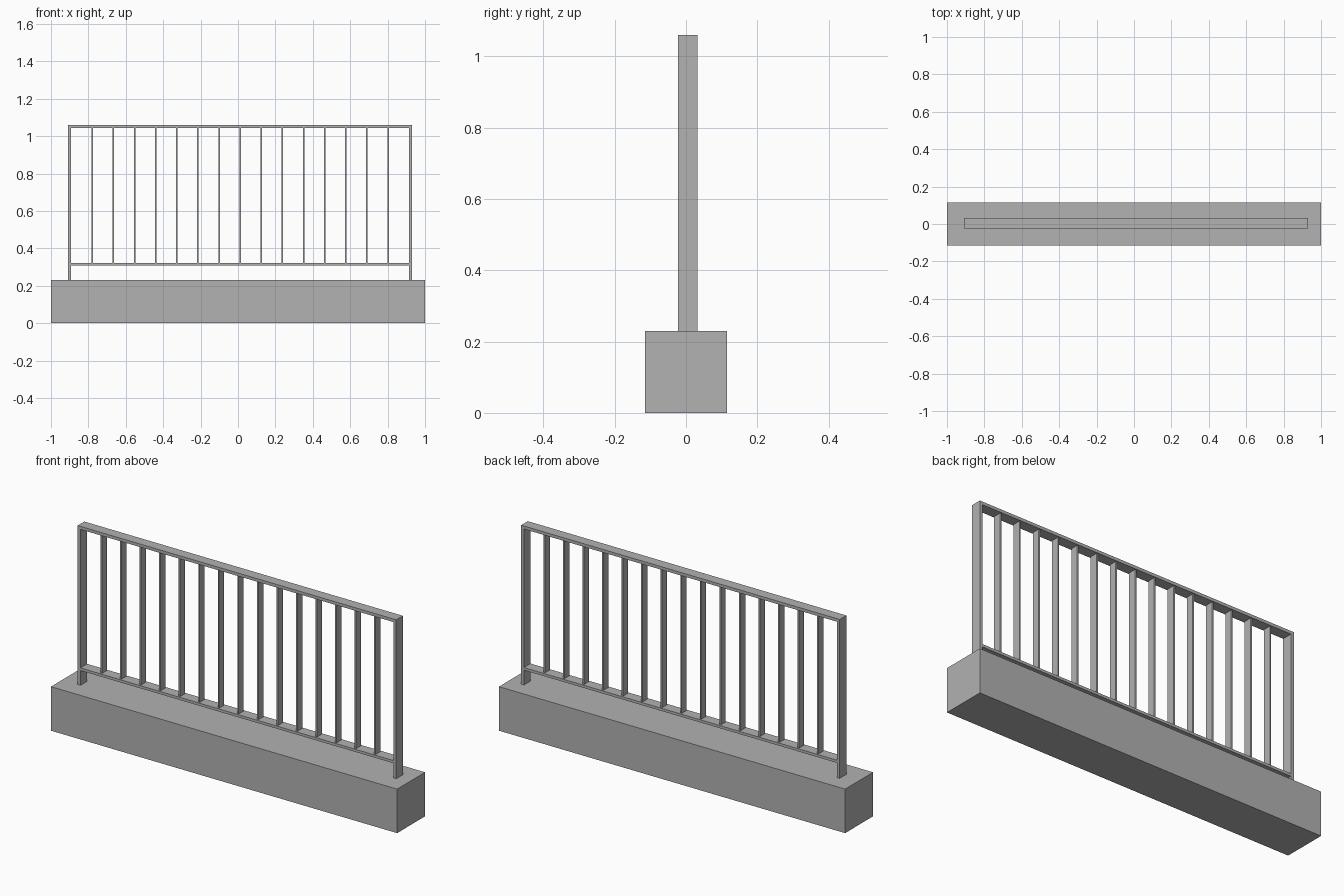
import bpy
import bmesh
from mathutils import Vector

cube = bpy.data.objects.get("Cube")
if cube:
    bpy.data.objects.remove(cube, do_unlink=True)

grey = bpy.data.materials.new("plain_grey")
grey.use_nodes = True
grey.diffuse_color = (0.445, 0.445, 0.445, 1)
grey.node_tree.nodes["Principled BSDF"].inputs["Base Color"].default_value = grey.diffuse_color


def box(name, x, y, z):
    """Add a box spanning the given (low, high) range on each axis."""
    spans = (x, y, z)
    size = Vector([hi - lo for lo, hi in spans])
    mesh = bpy.data.meshes.new(name)
    bm = bmesh.new()
    bmesh.ops.create_cube(bm, size=1)
    bmesh.ops.scale(bm, vec=size, verts=bm.verts)
    bm.to_mesh(mesh)
    bm.free()
    mesh.materials.append(grey)
    obj = bpy.data.objects.new(name, mesh)
    obj.location = [(lo + hi) / 2 for lo, hi in spans]
    bpy.context.collection.objects.link(obj)
    return obj


# Overall railing dimensions
LEFT, RIGHT = -0.91, 0.93
FRAME_Y = (-0.023, 0.032)
BAR_Y = (-0.016, 0.025)
BASE_TOP, TOP = 0.23, 1.06
THICK, BAR = 0.016, 0.008
RAIL_Z = (0.307, 0.321)
BARS = 15

# Plinth
box("base", (-1, 1), (-0.115, 0.115), (0, BASE_TOP))

# Frame: two posts, with rails fitted around them
box("right_post", (LEFT, LEFT + THICK), FRAME_Y, (BASE_TOP, TOP - THICK))
box("left_post", (RIGHT - THICK, RIGHT), FRAME_Y, (BASE_TOP, TOP - THICK))
box("top_rail", (LEFT, RIGHT), FRAME_Y, (TOP - THICK, TOP))
box("bottom_rail", (LEFT + THICK, RIGHT - THICK), FRAME_Y, RAIL_Z)

# Evenly spaced flat bars
first, last = -0.779, 0.802
for i in range(BARS):
    x = first + (last - first) * i / (BARS - 1)
    box(f"bar_{i + 1}", (x - BAR / 2, x + BAR / 2), BAR_Y, (RAIL_Z[1], TOP - THICK))
